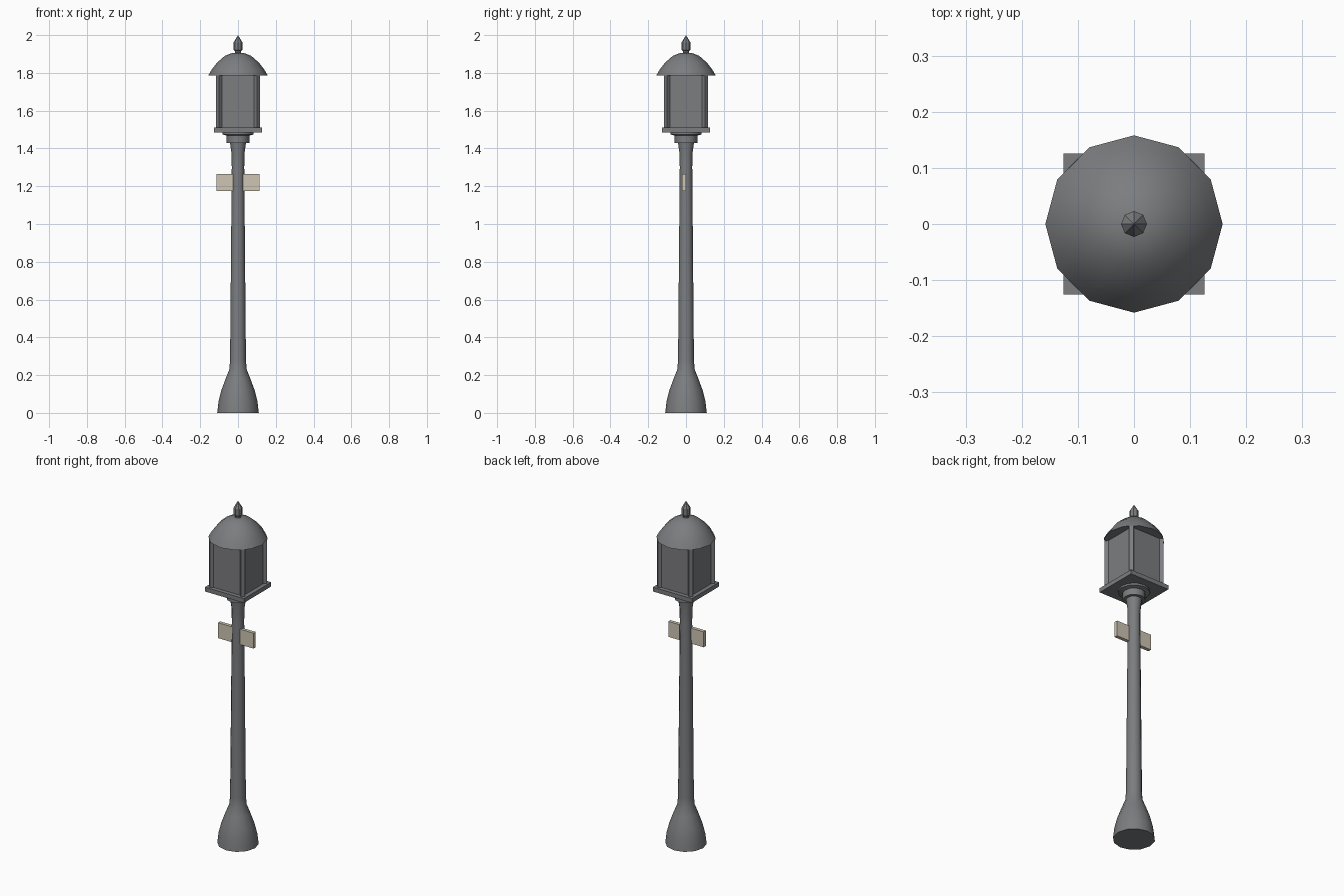
import bpy
from math import cos, sin, pi

cube = bpy.data.objects.get("Cube")
if cube:
    bpy.data.objects.remove(cube, do_unlink=True)


def material(name, colour):
    mat = bpy.data.materials.new(name)
    mat.use_nodes = True
    mat.diffuse_color = colour
    mat.node_tree.nodes["Principled BSDF"].inputs["Base Color"].default_value = colour
    return mat


iron = material("grey iron", (0.2, 0.205, 0.215, 1))
cream = material("cream board", (0.62, 0.56, 0.45, 1))


def lathe(name, profile, sides, mat, smooth=True):
    """Revolve (radius, height) points around z; a zero radius closes in a tip."""
    verts, rings, faces = [], [], []
    for r, z in profile:
        count = sides if r else 1
        rings.append([len(verts) + i for i in range(count)])
        verts += [(r * cos(2 * pi * i / sides), r * sin(2 * pi * i / sides), z)
                  for i in range(count)]
    for low, high in zip(rings, rings[1:]):
        for i in range(sides):
            j = (i + 1) % sides
            if len(high) == 1:
                faces.append((low[i], low[j], high[0]))
            else:
                faces.append((low[i], low[j], high[j], high[i]))
    faces.append(rings[0][::-1])
    if len(rings[-1]) > 1:
        faces.append(rings[-1])
    mesh = bpy.data.meshes.new(name)
    mesh.from_pydata(verts, [], faces)
    mesh.materials.append(mat)
    obj = bpy.data.objects.new(name, mesh)
    bpy.context.collection.objects.link(obj)
    if smooth:
        bpy.ops.object.select_all(action="DESELECT")
        obj.select_set(True)
        bpy.context.view_layer.objects.active = obj
        bpy.ops.object.shade_smooth_by_angle(angle=pi / 4.5)
    return obj


def box(name, size, centre, mat, turn=0):
    bpy.ops.mesh.primitive_cube_add(size=1, location=centre, rotation=(0, 0, turn))
    obj = bpy.context.object
    obj.name = name
    obj.scale = size
    obj.data.materials.append(mat)
    return obj


# Flared foot and tapering pole
lathe("pole", [(0.11, 0), (0.103, 0.06), (0.088, 0.12), (0.066, 0.18), (0.046, 0.23),
               (0.042, 0.28), (0.033, 1.3), (0.034, 1.37), (0.043, 1.435)], 12, iron)

# Collar under the lantern
lathe("collar", [(0.06, 1.43), (0.06, 1.468), (0.083, 1.474), (0.083, 1.487)], 12, iron)

# Lantern tray, panes and corner posts
box("lantern_tray", (0.252, 0.252, 0.025), (0, 0, 1.4975), iron)
box("lantern_panes", (0.204, 0.204, 0.278), (0, 0, 1.647), iron)
for x, side in ((-0.1, "right"), (0.1, "left")):
    for y, end in ((-0.1, "front"), (0.1, "back")):
        box(f"{end}_{side}_post", (0.0235, 0.0235, 0.278), (x, y, 1.647), iron, pi / 4)

# Domed roof and pointed finial
lathe("dome_roof", [(0.158, 1.785), (0.139, 1.818), (0.11, 1.855), (0.07, 1.89),
                    (0.035, 1.904), (0, 1.909)], 12, iron)
lathe("finial", [(0.017, 1.9), (0.017, 1.915), (0.023, 1.922), (0.023, 1.962), (0, 2)],
      8, iron, smooth=False)

# Name board passing through the pole
box("name_board", (0.229, 0.02, 0.09), (0, -0.01, 1.22), cream)
